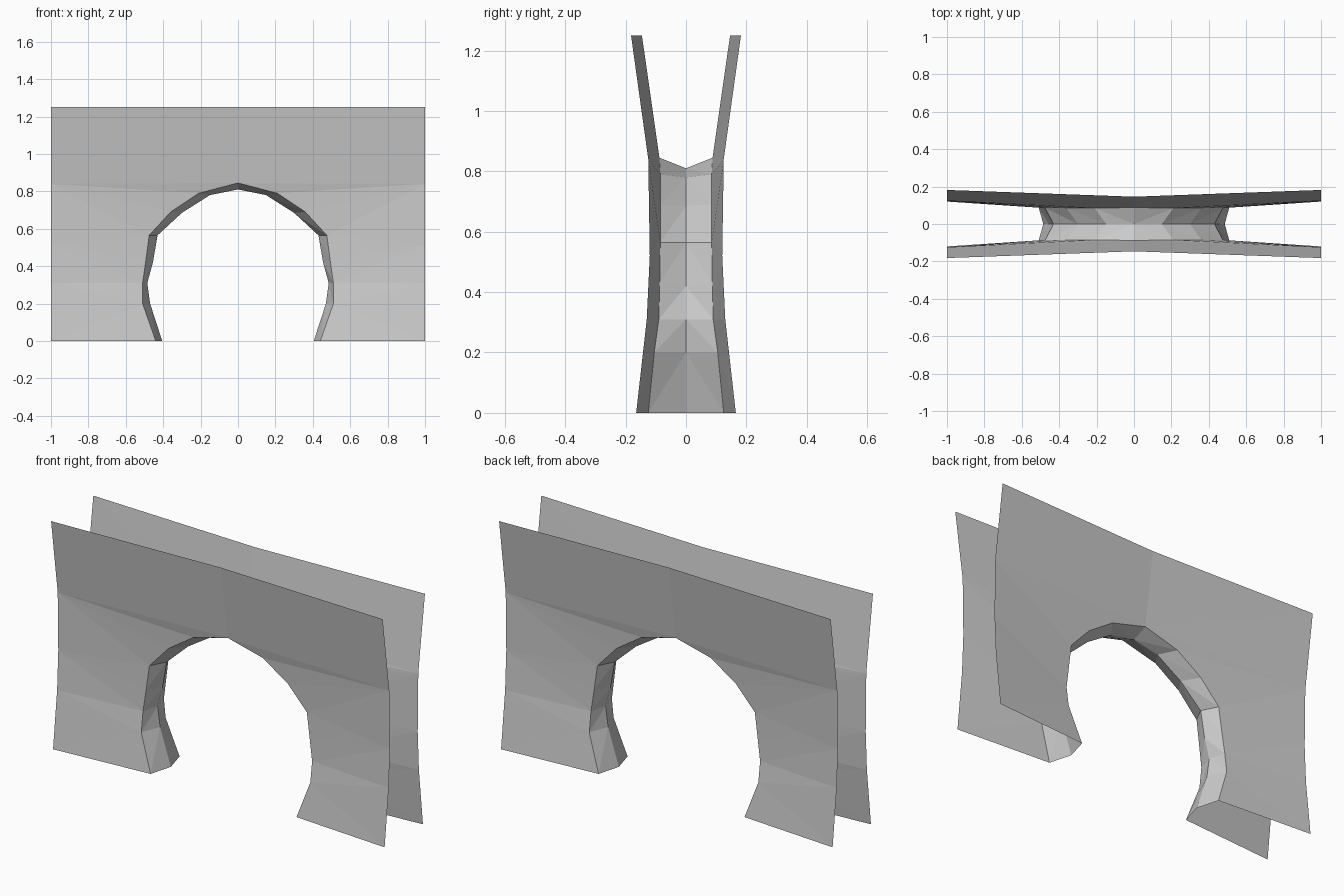
import bpy, bmesh

cube = bpy.data.objects.get("Cube")
if cube:
    bpy.data.objects.remove(cube, do_unlink=True)

stone = bpy.data.materials.new("plain grey")
stone.use_nodes = True
GREY = (0.6, 0.6, 0.6, 1)
stone.diffuse_color = GREY
stone.node_tree.nodes["Principled BSDF"].inputs["Base Color"].default_value = GREY

# Half arch where it meets a wall, ground to crown: x, depth, z
RIM = [(.44, .125, 0), (.51, .105, .20), (.51, .09, .31), (.493, .087, .43),
       (.475, .085, .565), (.36, .085, .69), (.21, .085, .79), (0, .088, .845)]
# Half arch along the middle of the passage: x, z
WAIST = [(.405, 0), (.47, .20), (.485, .31), (.455, .42),
         (.43, .565), (.30, .685), (.15, .78), (0, .81)]
# Outer end of a wall, ground to top, then top centre
END = [(1, .165, 0), (1, .13, .31), (1, .12, .52), (1, .125, .84),
       (1, .182, 1.25), (0, .146, 1.25)]


def make_part(name, faces):
    """Mesh from a list of coordinate tuples, one per face."""
    bm = bmesh.new()
    for face in faces:
        bm.faces.new([bm.verts.new(p) for p in face])
    bmesh.ops.remove_doubles(bm, verts=bm.verts, dist=0.0005)
    mesh = bpy.data.meshes.new(name)
    bm.to_mesh(mesh)
    bm.free()
    mesh.materials.append(stone)
    obj = bpy.data.objects.new(name, mesh)
    bpy.context.collection.objects.link(obj)
    return obj


def place(points, sx, sy):
    return [(x * sx, y * sy, z) for x, y, z in points]


def wall(name, sy):
    """Curved thin wall, stitched in triangles from the arch rim to its end."""
    # Steps along the rim (r) and along the end (e)
    steps = "rererrerrree"
    faces = []
    for sx in (1, -1):
        rim, end = place(RIM, sx, sy), place(END, sx, sy)
        i = j = 0
        for step in steps:
            if step == "r":
                tri = [rim[i], end[j], rim[i + 1]]
                i += 1
            else:
                tri = [rim[i], end[j], end[j + 1]]
                j += 1
            # Keep the outside facing away from the passage
            faces.append(tri if sx * sy < 0 else tri[::-1])
    return make_part(name, faces)


def passage():
    """Faceted arch lining, pinched inward along its middle."""
    faces = []
    waist = [(x, 0, z) for x, z in WAIST]
    for sx in (1, -1):
        for sy in (1, -1):
            rim, mid = place(RIM, sx, sy), place(waist, sx, sy)
            for k in range(len(rim) - 1):
                for tri in ([rim[k], rim[k + 1], mid[k + 1]],
                            [rim[k], mid[k + 1], mid[k]]):
                    faces.append(tri[::-1] if sx * sy < 0 else tri)
    return make_part("arch_lining", faces)


wall("front_wall", -1)
wall("back_wall", 1)
passage()
